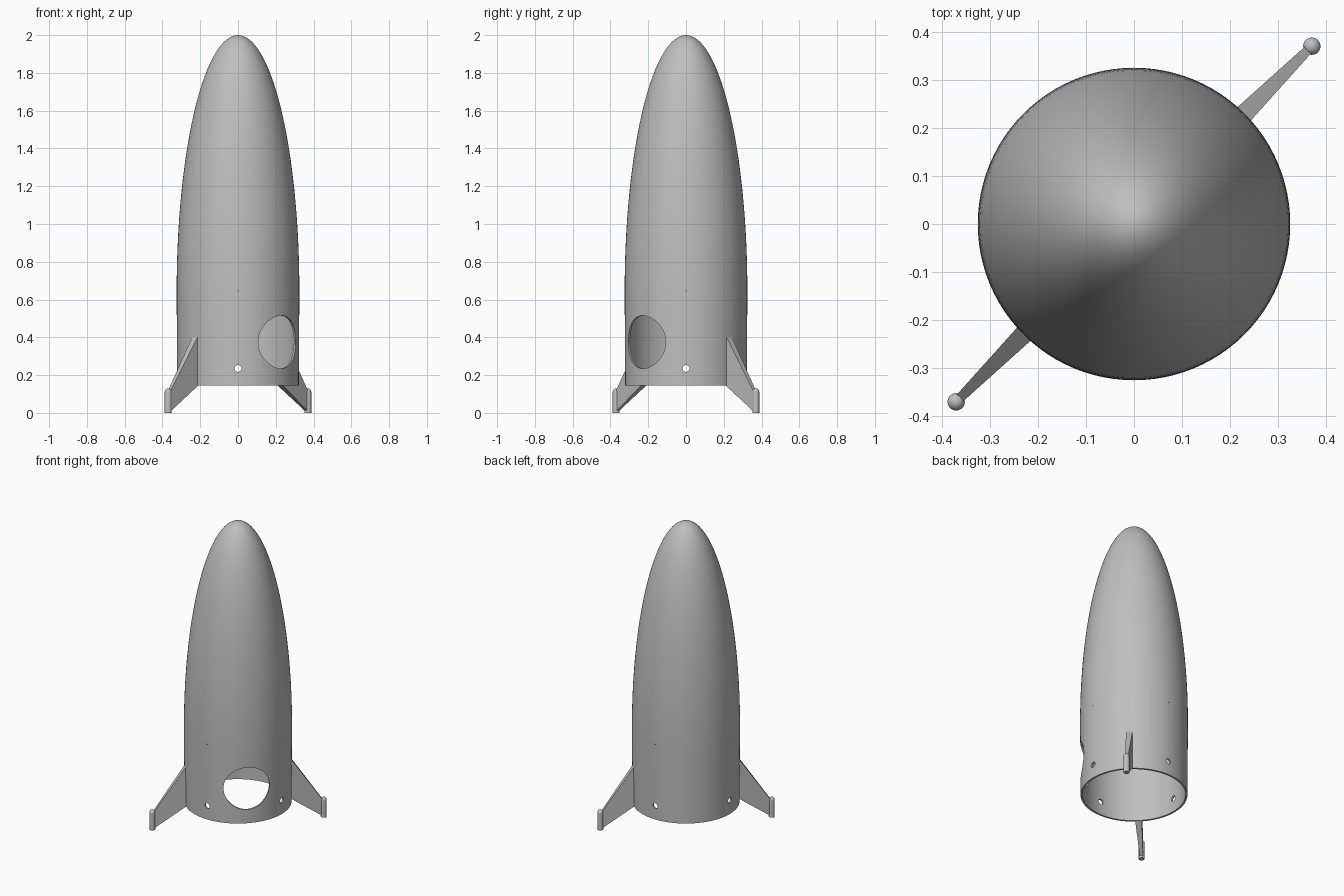
import bpy, bmesh, math
from mathutils import Matrix, Vector

if "Cube" in bpy.data.objects:
    bpy.data.objects.remove(bpy.data.objects["Cube"], do_unlink=True)

# Single plain grey
grey = bpy.data.materials.new("plain grey")
grey.use_nodes = True
grey.diffuse_color = (0.52, 0.52, 0.52, 1)
grey.node_tree.nodes["Principled BSDF"].inputs["Base Color"].default_value = grey.diffuse_color

BASE_Z, WAIST_Z, TOP_Z = 0.145, 0.64, 2.0
RADIUS, WALL = 0.325, 0.012
FOOT_AT, FOOT_R = 0.523, 0.018


def add_object(name, bm):
    bmesh.ops.recalc_face_normals(bm, faces=bm.faces)
    mesh = bpy.data.meshes.new(name)
    bm.to_mesh(mesh)
    bm.free()
    mesh.materials.append(grey)
    obj = bpy.data.objects.new(name, mesh)
    bpy.context.collection.objects.link(obj)
    return obj


def activate(obj):
    bpy.ops.object.select_all(action='DESELECT')
    obj.select_set(True)
    bpy.context.view_layer.objects.active = obj


def smooth(obj):
    activate(obj)
    bpy.ops.object.shade_smooth_by_angle(angle=math.radians(35))


def revolve(name, profile, steps, closed=False):
    bm = bmesh.new()
    verts = [bm.verts.new((r, 0, z)) for r, z in profile]
    pairs = list(zip(verts, verts[1:]))
    if closed:
        pairs.append((verts[-1], verts[0]))
    edges = [bm.edges.new(p) for p in pairs]
    bmesh.ops.spin(bm, geom=verts + edges, cent=(0, 0, 0), axis=(0, 0, 1),
                   angle=math.tau, steps=steps, use_duplicate=False)
    bmesh.ops.remove_doubles(bm, verts=bm.verts, dist=1e-5)
    return add_object(name, bm)


def nose(offset, count=40):
    """Half-ellipse outline from the waist to the tip."""
    arc = [i / count * math.pi / 2 for i in range(count)]
    pts = [((RADIUS - offset) * math.cos(a),
            WAIST_Z + (TOP_Z - WAIST_Z - offset) * math.sin(a)) for a in arc]
    return pts + [(0, TOP_Z - offset)]


def drill(target, radius, start, end, sides):
    """Cut a round hole through the target from start to end."""
    start, end = Vector(start), Vector(end)
    axis = end - start
    turn = axis.to_track_quat('Z', 'Y').to_matrix().to_4x4()
    bm = bmesh.new()
    bmesh.ops.create_cone(bm, cap_ends=True, segments=sides, radius1=radius,
                          radius2=radius, depth=axis.length,
                          matrix=Matrix.Translation((start + end) / 2) @ turn)
    cutter = add_object("hole_cutter", bm)
    cutter.hide_render = True
    mod = target.modifiers.new("hole", 'BOOLEAN')
    mod.operation, mod.solver, mod.object = 'DIFFERENCE', 'EXACT', cutter
    activate(target)
    bpy.ops.object.modifier_apply(modifier=mod.name)
    bpy.data.objects.remove(cutter, do_unlink=True)


# Hollow hull, open at the bottom
outer = [(RADIUS - 0.003, BASE_Z)] + nose(0)
inner = [(RADIUS - 0.003 - WALL, BASE_Z)] + nose(WALL)
hull = revolve("hull", outer + inner[::-1], 96, closed=True)

# Round hatch opening, four vent holes and four pin holes
drill(hull, 0.14, (0.08, -0.08, 0.375), (0.4, -0.4, 0.375), 64)
for radius, height, sides in ((0.018, 0.235, 24), (0.003, WAIST_Z + 0.004, 8)):
    drill(hull, radius, (-0.5, 0, height), (0.5, 0, height), sides)
    drill(hull, radius, (0, -0.5, height), (0, 0.5, height), sides)
smooth(hull)

# Two tapered fins, each ending in a round-topped foot
foot_top = 0.13
dome = [(FOOT_R * math.cos(a), foot_top - FOOT_R + FOOT_R * math.sin(a))
        for a in (i * math.pi / 16 for i in range(8))]
for side, angle in (("back_left", 45), ("front_right", 225)):
    spin = Matrix.Rotation(math.radians(angle), 4, 'Z')

    bm = bmesh.new()
    root = RADIUS - 0.008
    for r, z, half in ((root, BASE_Z, 0.02), (root, 0.41, 0.02),
                       (FOOT_AT, 0.105, 0.009), (FOOT_AT, 0.002, 0.009)):
        for sign in (-1, 1):
            bm.verts.new((r, sign * half, z))
    bmesh.ops.convex_hull(bm, input=bm.verts)
    bmesh.ops.dissolve_limit(bm, angle_limit=0.01, verts=bm.verts, edges=bm.edges)
    fin = add_object("fin_" + side, bm)
    fin.data.transform(spin)

    foot = revolve("foot_" + side, [(0, 0), (FOOT_R, 0)] + dome + [(0, foot_top)], 32)
    foot.data.transform(spin @ Matrix.Translation((FOOT_AT, 0, 0)))
    smooth(foot)
